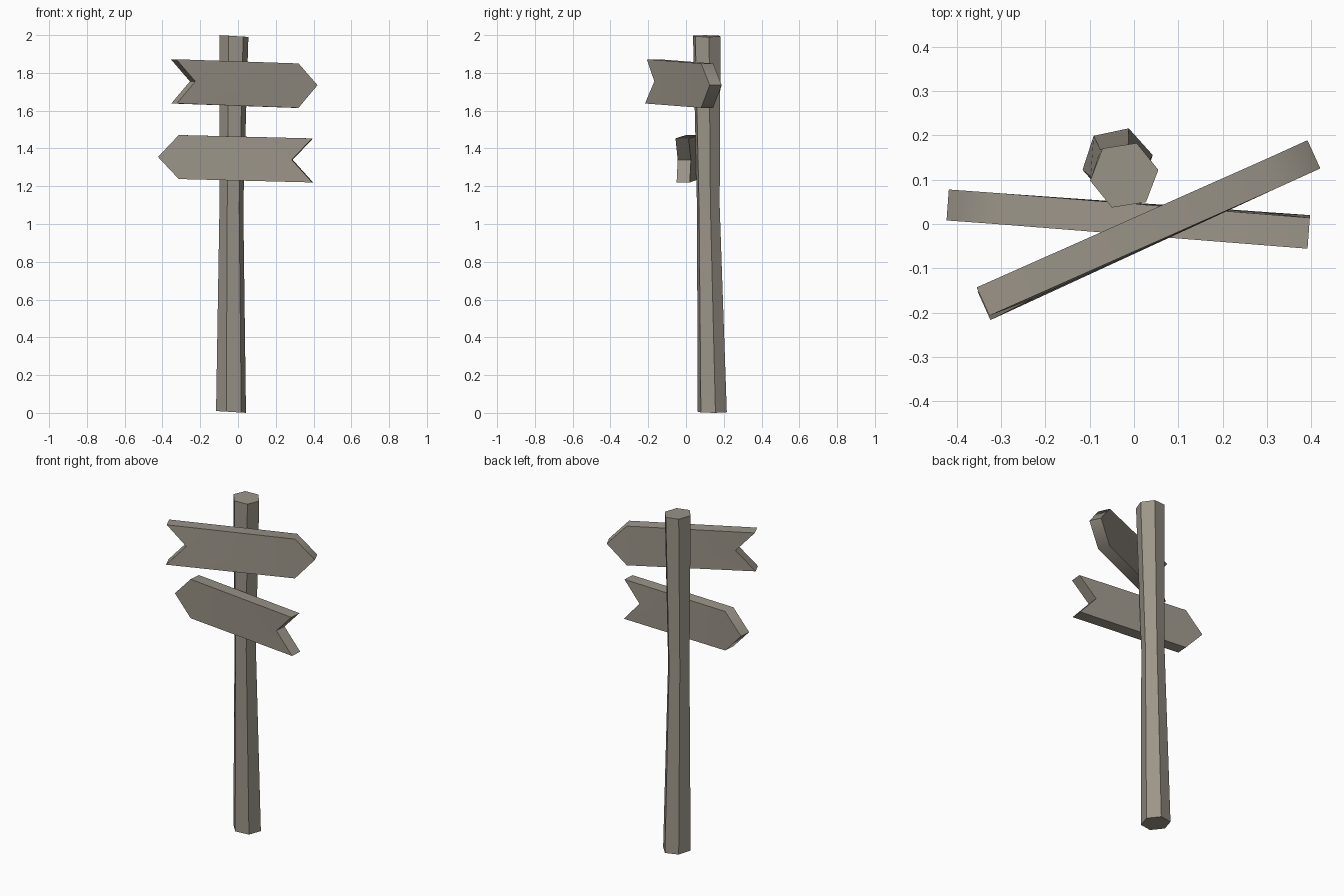
import bpy, bmesh
from math import cos, sin, radians
from mathutils import Vector

if "Cube" in bpy.data.objects:
    bpy.data.objects.remove(bpy.data.objects["Cube"])

wood = bpy.data.materials.new("weathered_wood")
wood.diffuse_color = (0.33, 0.30, 0.25, 1)
wood.use_nodes = True
wood.node_tree.nodes["Principled BSDF"].inputs["Base Color"].default_value = wood.diffuse_color


def finish(name, bm, smooth_angle):
    bmesh.ops.recalc_face_normals(bm, faces=bm.faces)
    mesh = bpy.data.meshes.new(name)
    bm.to_mesh(mesh)
    bm.free()
    mesh.materials.append(wood)
    obj = bpy.data.objects.new(name, mesh)
    bpy.context.collection.objects.link(obj)
    bpy.ops.object.select_all(action="DESELECT")
    obj.select_set(True)
    bpy.context.view_layer.objects.active = obj
    bpy.ops.object.shade_smooth_by_angle(angle=radians(smooth_angle))
    return obj


def bridge(bm, a, b):
    n = len(a)
    for i in range(n):
        j = (i + 1) % n
        bm.faces.new((a[i], a[j], b[j], b[i]))


# Post: uneven hexagonal rings (z, centre x, centre y, radius, turn, cap slope)
def make_post():
    bm = bmesh.new()
    rings = []
    for z, cx, cy, r, turn, slope in [
        (0.005, -0.037, 0.139, 0.081, 12, -0.06),
        (1.10, -0.035, 0.118, 0.064, 10, 0),
        (1.995, -0.022, 0.110, 0.078, 9, -0.06),
    ]:
        angles = [radians(turn + 60 * i) for i in range(6)]
        rings.append([bm.verts.new((cx + r * cos(a), cy + r * sin(a),
                                    z + slope * r * cos(a))) for a in angles])
    bridge(bm, rings[0], rings[1])
    bridge(bm, rings[1], rings[2])
    bm.faces.new(rings[0])
    bm.faces.new(rings[-1])
    return finish("post", bm, 30)


# Arrow board: outline of (along, height, depth shift), given thickness
def make_board(name, centre, angle, outline, thickness=0.07):
    bm = bmesh.new()
    along = Vector((cos(radians(angle)), sin(radians(angle)), 0))
    back = Vector((-along.y, along.x, 0))
    sides = []
    for half in (-thickness / 2, thickness / 2):
        sides.append([bm.verts.new(Vector(centre) + along * s + back * (half + d)
                                   + Vector((0, 0, z))) for s, z, d in outline])
    bridge(bm, *sides)
    # Outline order: tip, shoulder, tail, notch, tail, shoulder
    for v in sides:
        bm.faces.new((v[0], v[1], v[5]))
        bm.faces.new((v[1], v[2], v[3]))
        bm.faces.new((v[1], v[3], v[5]))
        bm.faces.new((v[3], v[4], v[5]))
    return finish(name, bm, 50)


make_post()

# Upper board points right, slightly twisted at the tail
make_board("upper_arrow_board", (0.033, -0.012, 0), 24.4, [
    (0.41, 1.735, 0), (0.30, 1.85, 0), (-0.408, 1.872, 0.006),
    (-0.30, 1.755, 0), (-0.41, 1.638, -0.004), (0.30, 1.615, 0)])

# Lower board points left
make_board("lower_arrow_board", (-0.012, 0.013, 0), -4.2, [
    (-0.41, 1.355, 0), (-0.30, 1.471, 0), (0.408, 1.453, -0.004),
    (0.30, 1.34, 0), (0.408, 1.22, 0.002), (-0.30, 1.238, 0)])
